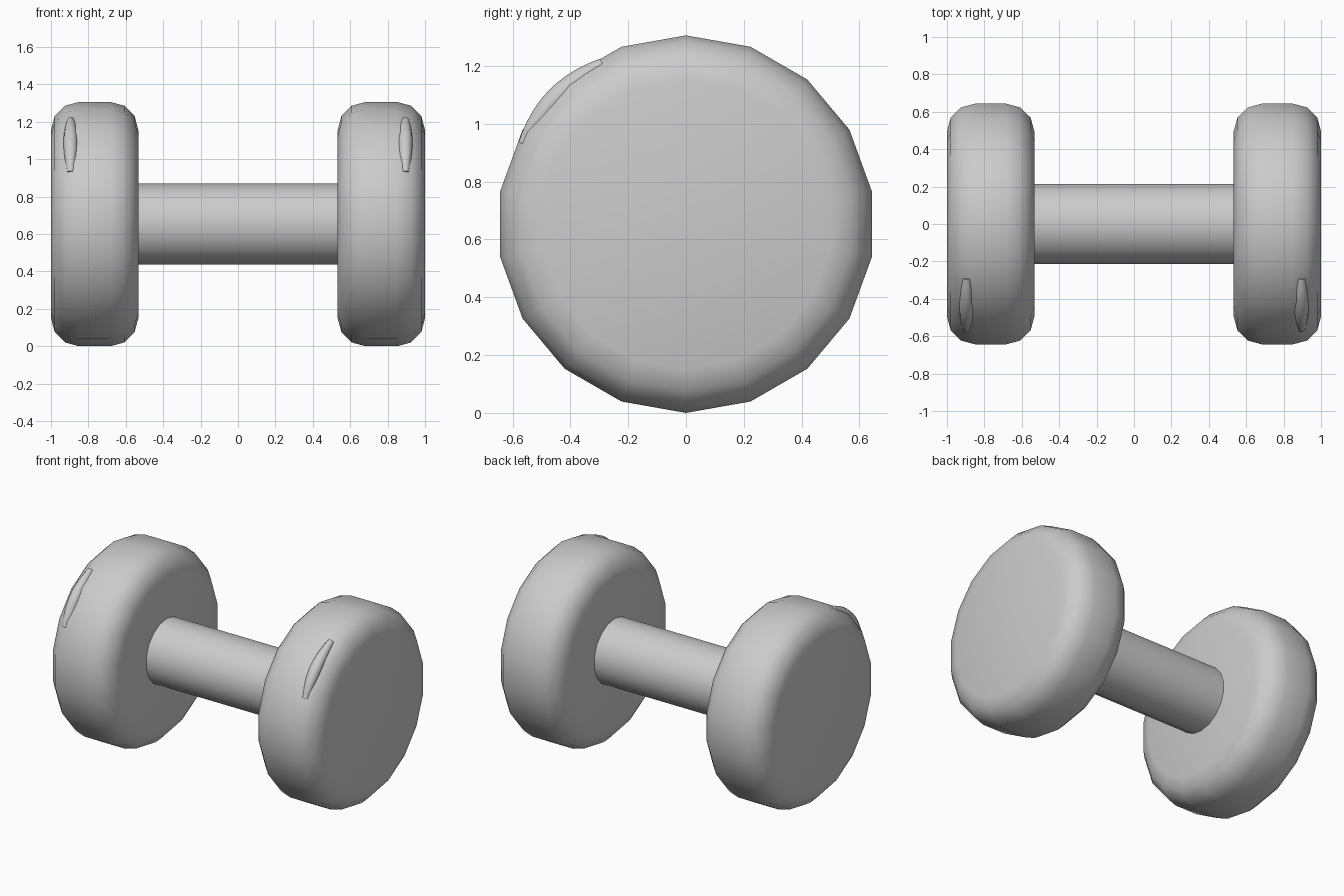
import bpy, bmesh
from math import sin, cos, pi, radians

if "Cube" in bpy.data.objects:
    bpy.data.objects.remove(bpy.data.objects["Cube"])

SIDES = 18
CZ = 0.653          # height of the dumbbell axis


def finish(ob, mirror=False):
    bpy.context.view_layer.objects.active = ob
    ob.select_set(True)
    bpy.ops.object.shade_smooth_by_angle(angle=radians(35))
    ob.select_set(False)
    if mirror:
        ob.modifiers.new("Mirror", 'MIRROR').use_axis[0] = True


def add_mesh(name, bm):
    bmesh.ops.recalc_face_normals(bm, faces=bm.faces)
    me = bpy.data.meshes.new(name)
    bm.to_mesh(me)
    bm.free()
    ob = bpy.data.objects.new(name, me)
    bpy.context.collection.objects.link(ob)
    return ob


def skin(bm, rings):
    """Bridge consecutive rings of points and cap both ends."""
    vs = [[bm.verts.new(p) for p in ring] for ring in rings]
    n = len(vs[0])
    for a, b in zip(vs, vs[1:]):
        for i in range(n):
            j = (i + 1) % n
            bm.faces.new((a[i], a[j], b[j], b[i]))
    bm.faces.new(vs[0])
    bm.faces.new(vs[-1])


def lathe(name, profile):
    """Turn (x, radius) points around the dumbbell axis."""
    bm = bmesh.new()
    skin(bm, [[(x, r * sin(2 * pi * i / SIDES), CZ + r * cos(2 * pi * i / SIDES))
               for i in range(SIDES)] for x, r in profile])
    return add_mesh(name, bm)


# Grip bar between the weights
finish(lathe("handle", [(-0.56, 0.217), (0.56, 0.217)]))

# Round-edged weights, mirrored left to right
R, B, X0, X1 = 0.653, 0.15, 0.533, 1.0
arc = [radians(30 * k) for k in range(4)]
inner = [(X0 + B - B * cos(a), R - B + B * sin(a)) for a in arc]
outer = [(X1 - B + B * sin(a), R - B + B * cos(a)) for a in arc]
finish(lathe("weight", inner + outer), mirror=True)

# Slim raised ridge on the front rim of each weight
bm = bmesh.new()
rings = []
for k in range(13):
    t = k / 12
    a = radians(27.5 + 36.3 * t)
    tube = 0.02 + 0.018 * sin(pi * t)
    ring = []
    for i in range(12):
        b = 2 * pi * i / 12
        r = 0.625 + tube * cos(b)
        ring.append((0.895 + tube * sin(b), -r * sin(a), CZ + r * cos(a)))
    rings.append(ring)
skin(bm, rings)
finish(add_mesh("rim_ridge", bm), mirror=True)
